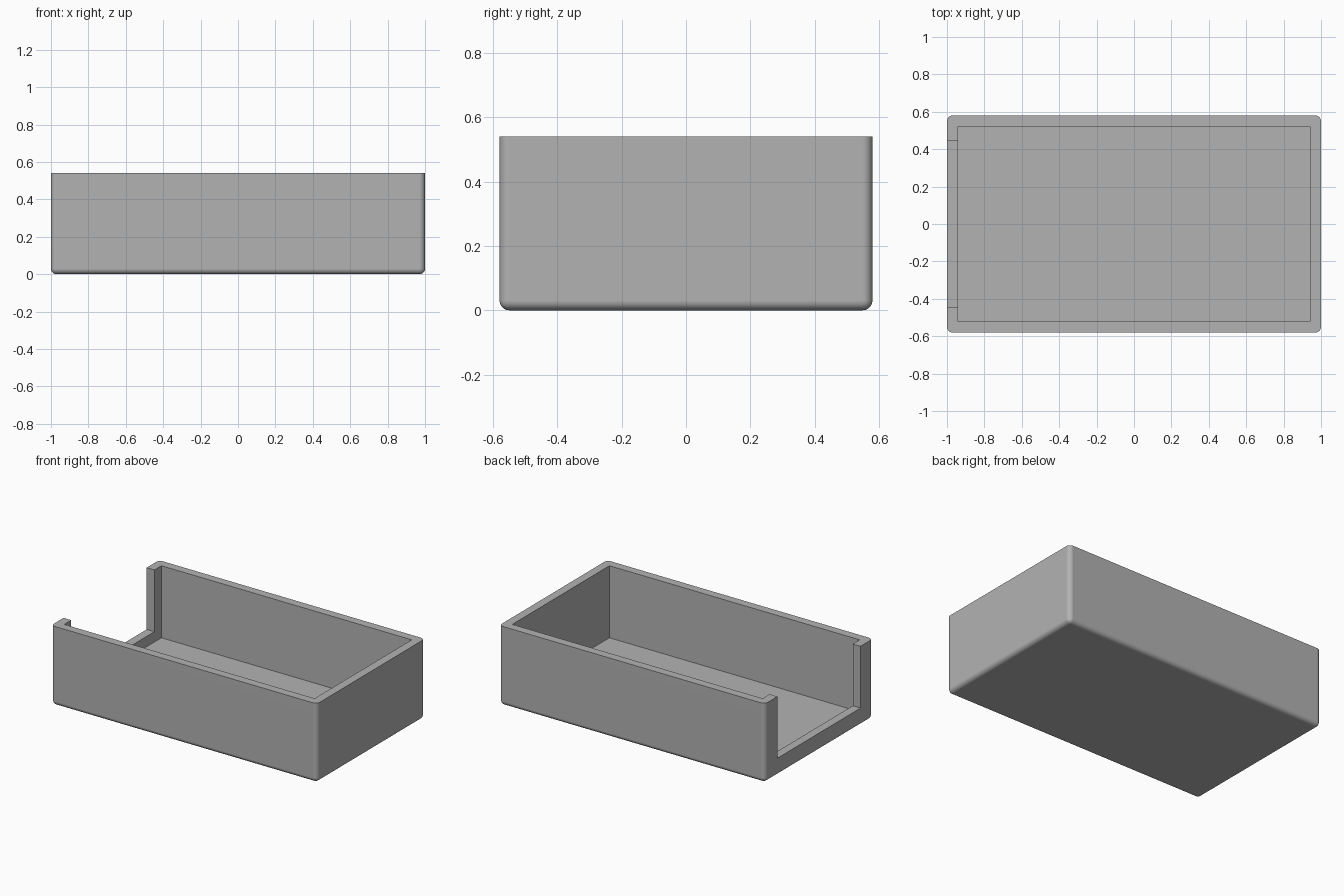
import bpy
import bmesh
from mathutils import Vector, Matrix

if "Cube" in bpy.data.objects:
    bpy.data.objects.remove(bpy.data.objects["Cube"], do_unlink=True)

LENGTH, WIDTH, HEIGHT = 2.0, 1.16, 0.54
WALL, FLOOR, SILL = 0.058, 0.05, 0.12
NOTCH, RADIUS = 0.447, 0.03

grey = bpy.data.materials.new("plain grey")
grey.use_nodes = True
colour = (0.45, 0.45, 0.45, 1)
grey.diffuse_color = colour
grey.node_tree.nodes["Principled BSDF"].inputs["Base Color"].default_value = colour


def block(name, low, high, radius=0):
    """Box between two corners; rounds every edge but the top ones."""
    low, high = Vector(low), Vector(high)
    bm = bmesh.new()
    bmesh.ops.create_cube(bm, size=1, matrix=Matrix.LocRotScale(
        (low + high) / 2, None, high - low))
    if radius:
        edges = [e for e in bm.edges
                 if any(v.co.z < high.z - 0.001 for v in e.verts)]
        bmesh.ops.bevel(bm, geom=edges, offset=radius, segments=8,
                        profile=0.5, affect='EDGES')
    mesh = bpy.data.meshes.new(name)
    bm.to_mesh(mesh)
    bm.free()
    mesh.materials.append(grey)
    obj = bpy.data.objects.new(name, mesh)
    bpy.context.collection.objects.link(obj)
    return obj


# Outer shell with rounded sides and base
tray = block("open_tray", (-LENGTH / 2, -WIDTH / 2, 0),
             (LENGTH / 2, WIDTH / 2, HEIGHT), RADIUS)

# Hollow interior, and the wide opening in one end wall above a low sill
inner_x, inner_y = LENGTH / 2 - WALL, WIDTH / 2 - WALL
cutters = [
    block("interior_cutter", (-inner_x, -inner_y, FLOOR), (inner_x, inner_y, 1)),
    block("opening_cutter", (-LENGTH, -NOTCH, SILL), (0, NOTCH, 0.9)),
]

bpy.ops.object.select_all(action='DESELECT')
tray.select_set(True)
bpy.context.view_layer.objects.active = tray
for cutter in cutters:
    cutter.hide_render = True
    cut = tray.modifiers.new(cutter.name, 'BOOLEAN')
    cut.operation, cut.solver, cut.object = 'DIFFERENCE', 'EXACT', cutter
    bpy.ops.object.modifier_apply(modifier=cut.name)
    bpy.data.objects.remove(cutter, do_unlink=True)

# Smooth rounds, flat walls
bpy.ops.object.shade_smooth_by_angle(angle=0.5)
tray.modifiers.new("flat walls", 'WEIGHTED_NORMAL').keep_sharp = True
